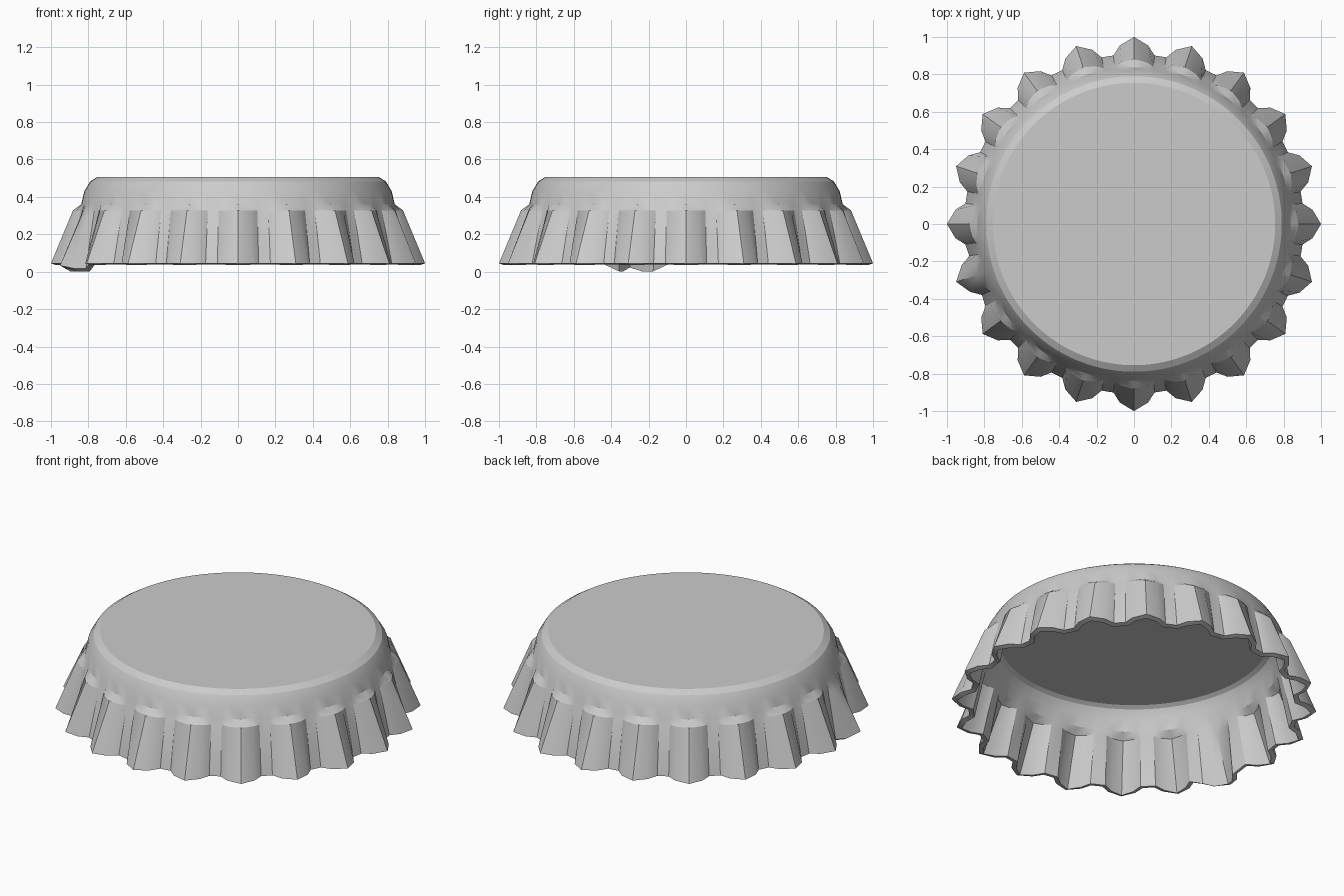
import bpy, bmesh
from math import radians, cos, sin, pi

if "Cube" in bpy.data.objects:
    bpy.data.objects.remove(bpy.data.objects["Cube"])

FLUTES = 20
# One flute: (angle from the crest in degrees, crest amount 0..1)
FLUTE = [(0, 1.0), (4.5, 0.6), (7, 0.12), (11, 0.12), (13.5, 0.6)]
# Rings from top to rim: (valley radius, crest radius, z)
RINGS = [(0.755, 0.755, 0.505), (0.79, 0.79, 0.483), (0.822, 0.822, 0.43),
         (0.838, 0.838, 0.36), (0.843, 0.882, 0.328), (0.895, 1.0, 0.045)]

bm = bmesh.new()
rings = []
for level, (rv, rc, z) in enumerate(RINGS):
    ring = []
    for f in range(FLUTES):
        for a, crest in FLUTE:
            deg = f * 18 + a
            r = rv + (rc - rv) * crest
            zz = z
            # Slightly bent flute on the left side
            d = abs(deg - 198)
            if level == 5 and d < 10:
                zz -= 0.028 if 4 < d < 8 else 0.012
                r -= 0.01 if 4 < d < 8 else 0
            if level == 4 and d < 6:
                zz -= 0.035
            t = radians(deg)
            ring.append(bm.verts.new((r * cos(t), r * sin(t), zz)))
    rings.append(ring)

# Flat top and the fluted skirt
bm.faces.new(rings[0])
n = len(rings[0])
for up, low in zip(rings, rings[1:]):
    for i in range(n):
        j = (i + 1) % n
        bm.faces.new((up[i], low[i], low[j], up[j]))
bmesh.ops.recalc_face_normals(bm, faces=bm.faces)
top = max(bm.faces, key=lambda f: len(f.verts))
if top.normal.z < 0:
    bmesh.ops.reverse_faces(bm, faces=bm.faces)

mesh = bpy.data.meshes.new("bottle_cap")
bm.to_mesh(mesh)
bm.free()
cap = bpy.data.objects.new("bottle_cap", mesh)
bpy.context.collection.objects.link(cap)

# Sheet metal thickness towards the inside
solid = cap.modifiers.new("thickness", 'SOLIDIFY')
solid.thickness = 0.03
solid.offset = -1
bpy.context.view_layer.objects.active = cap
cap.select_set(True)
bpy.ops.object.modifier_apply(modifier=solid.name)
bpy.ops.object.shade_smooth_by_angle(angle=radians(25))

# Stand the lowest point on the ground
low = min(v.co.z for v in cap.data.vertices)
for v in cap.data.vertices:
    if v.co.z < 0.06:
        v.co.z -= low if v.co.z - low < 0.004 else 0
